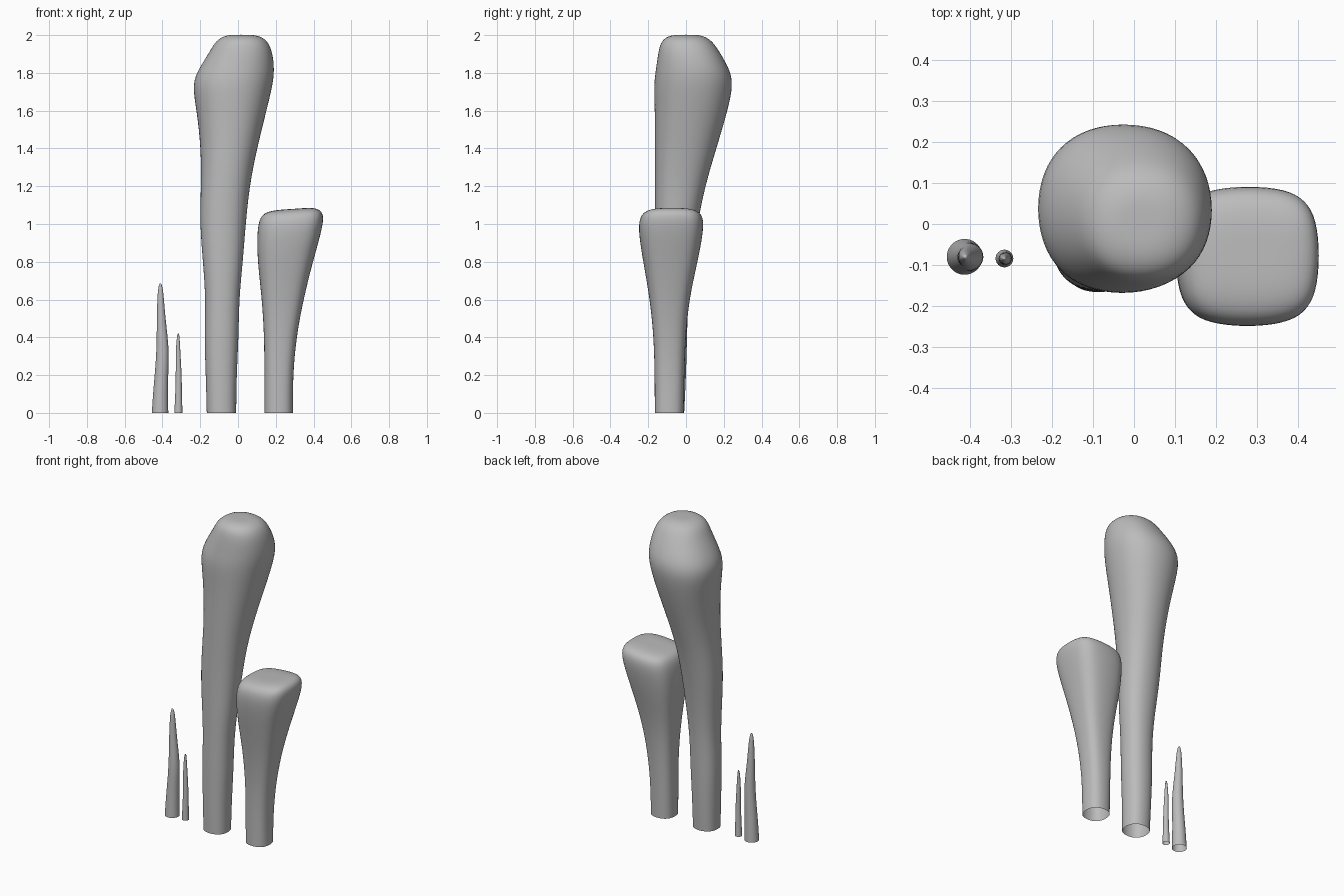
import bpy
import bmesh
from math import cos, sin, tau, copysign

cube = bpy.data.objects.get("Cube")
if cube:
    bpy.data.objects.remove(cube, do_unlink=True)

# One plain grey for every stalk
grey = bpy.data.materials.new("stalk grey")
grey.use_nodes = True
colour = (0.5, 0.5, 0.5, 1)
grey.diffuse_color = colour
grey.node_tree.nodes["Principled BSDF"].inputs["Base Color"].default_value = colour

SIDES = 16
# Widen the cage to offset the shrinkage of subdivision
GROW = 6 / (4 + 2 * cos(tau / SIDES))


def power(value, exponent):
    return copysign(abs(value) ** exponent, value)


def stalk(name, rings, base_square=2, top_square=2, tilt=0):
    """Loft rings of (z, left, right, front, back); open below, capped above."""
    bm = bmesh.new()
    top = rings[-1][0]
    previous = None
    for z, left, right, front, back in rings:
        height = z / top
        exponent = 2 / (base_square + (top_square - base_square) * height)
        cx, cy = (left + right) / 2, (front + back) / 2
        rx, ry = (right - left) / 2 * GROW, (back - front) / 2 * GROW
        loop = []
        for i in range(SIDES):
            angle = tau * i / SIDES
            dx = rx * power(cos(angle), exponent)
            dy = ry * power(sin(angle), exponent)
            loop.append(bm.verts.new((cx + dx, cy + dy, z + tilt * dx * height ** 8)))
        if previous:
            for i in range(SIDES):
                j = (i + 1) % SIDES
                bm.faces.new((previous[i], previous[j], loop[j], loop[i]))
        previous = loop
    bm.faces.new(previous)
    for face in bm.faces:
        face.smooth = True
    mesh = bpy.data.meshes.new(name)
    bm.to_mesh(mesh)
    bm.free()
    mesh.materials.append(grey)
    obj = bpy.data.objects.new(name, mesh)
    bpy.context.collection.objects.link(obj)
    smooth = obj.modifiers.new("smooth", "SUBSURF")
    smooth.levels = smooth.render_levels = 2
    return obj


def round_rings(y, rows):
    """Circular rings from (z, left, right) around a depth y."""
    return [(z, a, b, y - (b - a) / 2, y + (b - a) / 2) for z, a, b in rows]


# Tall stalk with a bulging head
stalk("tall_stalk", [
    (0, -.165, -.01, -.163, -.01),
    (.2, -.17, -.008, -.165, 0),
    (.4, -.178, .003, -.166, .005),
    (.6, -.17, .005, -.165, .01),
    (.8, -.185, .025, -.165, .03),
    (1, -.202, .04, -.163, .06),
    (1.2, -.195, .06, -.163, .1),
    (1.4, -.195, .1, -.163, .16),
    (1.6, -.218, .15, -.164, .22),
    (1.74, -.243, .184, -.17, .25),
    (1.82, -.208, .192, -.158, .23),
    (1.91, -.15, .182, -.146, .178),
    (1.975, -.115, .155, -.13, .135),
    (2, -.06, .1, -.08, .08),
    (2.002, -.02, .05, -.03, .03),
], base_square=2.3, top_square=2.2)

# Middle stalk flaring into a squarish, slightly tilted head
stalk("middle_stalk", [
    (0, .14, .29, -.165, -.013),
    (.2, .14, .29, -.165, -.01),
    (.4, .14, .308, -.17, -.003),
    (.6, .128, .345, -.19, .015),
    (.8, .105, .395, -.225, .06),
    (.94, .102, .436, -.248, .087),
    (1.03, .112, .455, -.248, .093),
    (1.07, .14, .435, -.215, .065),
    (1.08, .2, .38, -.15, 0),
    (1.08, .25, .33, -.1, -.05),
], base_square=2.4, top_square=3.1, tilt=.07)

# Two thin tapering shoots
stalk("small_shoot", round_rings(-.08, [
    (0, -.456, -.369), (.1, -.45, -.371), (.2, -.441, -.37),
    (.3, -.433, -.365), (.4, -.43, -.372), (.5, -.43, -.384),
    (.6, -.427, -.392), (.65, -.424, -.397), (.68, -.418, -.404),
    (.686, -.414, -.408),
]))
stalk("tiny_shoot", round_rings(-.084, [
    (0, -.337, -.294), (.1, -.332, -.297), (.2, -.329, -.298),
    (.3, -.33, -.304), (.38, -.326, -.308), (.415, -.321, -.311),
    (.421, -.318, -.314),
]))
